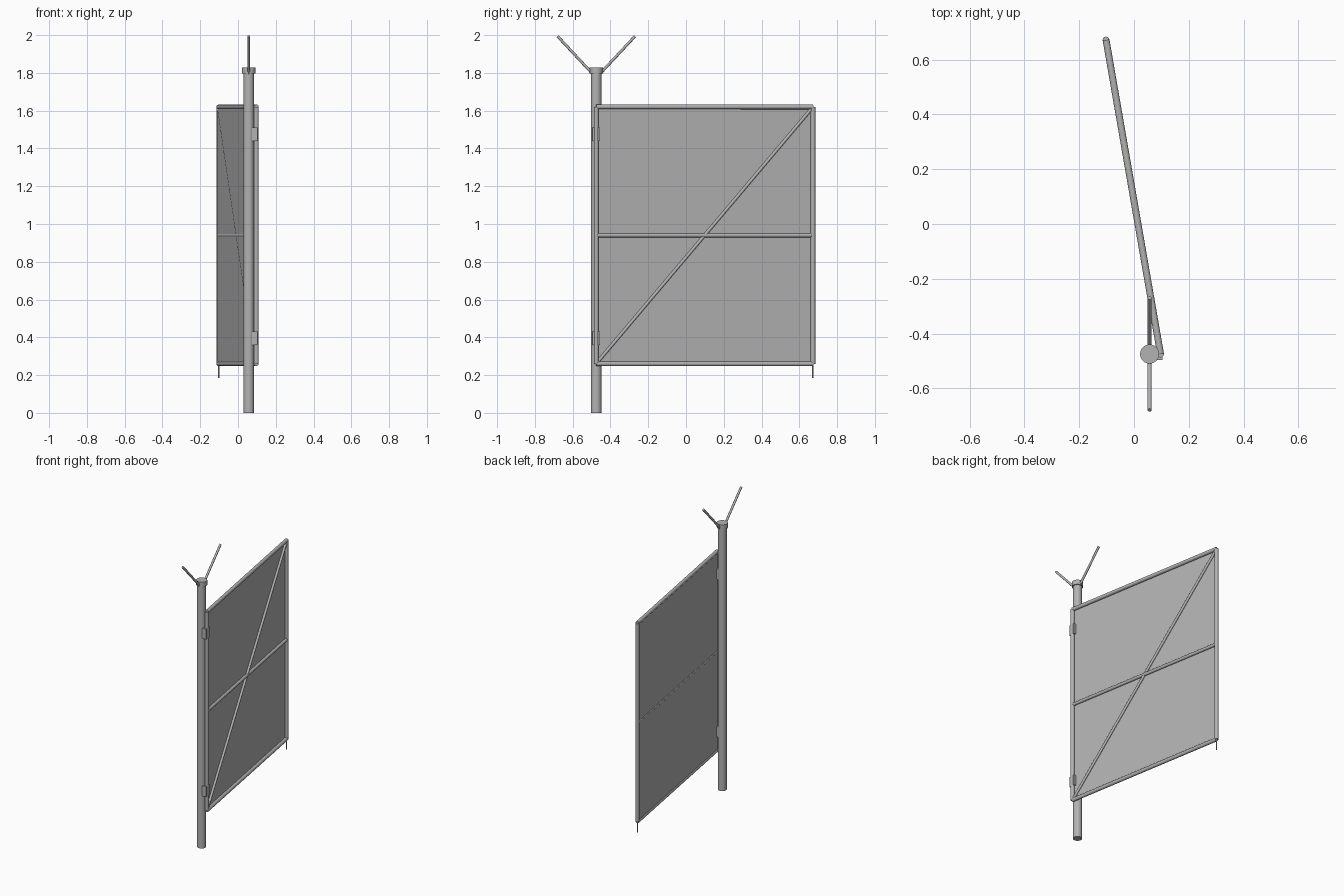
import bpy, bmesh, math
from mathutils import Vector

if "Cube" in bpy.data.objects:
    bpy.data.objects.remove(bpy.data.objects["Cube"])

steel = bpy.data.materials.new("galvanised grey")
steel.diffuse_color = (0.45, 0.45, 0.45, 1)
steel.use_nodes = True
steel.node_tree.nodes["Principled BSDF"].inputs["Base Color"].default_value = steel.diffuse_color


def finish(name):
    ob = bpy.context.object
    ob.name = name
    ob.data.materials.append(steel)
    return ob


def tube(name, a, b, r, sides=16):
    """Round bar between two points."""
    a, b = Vector(a), Vector(b)
    d = b - a
    bpy.ops.mesh.primitive_cylinder_add(
        vertices=sides, radius=r, depth=d.length, location=(a + b) / 2,
        rotation=d.to_track_quat('Z', 'Y').to_euler())
    ob = finish(name)
    bpy.ops.object.shade_smooth_by_angle(angle=math.radians(40))
    return ob


def box(name, centre, size, turn=0.0):
    bpy.ops.mesh.primitive_cube_add(size=1, location=centre, rotation=(0, 0, turn))
    ob = finish(name)
    ob.scale = size
    return ob


# Post and cap
PX, PY = 0.057, -0.475
tube("post", (PX, PY, 0), (PX, PY, 1.80), 0.028, 24)
tube("post_cap", (PX, PY, 1.796), (PX, PY, 1.828), 0.035, 24)

# Two raised wire arms on the post top
for side, label in ((-1, "front"), (1, "rear")):
    tube(label + "_wire_arm", (PX, PY + side * 0.022, 1.798),
         (PX, PY + side * 0.205, 1.994), 0.0075, 12)

# Gate leaf, swung slightly open: points given by distance along leaf and height
HINGE, FREE = Vector((0.097, -0.475, 0)), Vector((-0.102, 0.672, 0))
ALONG = (FREE - HINGE).normalized()
OUT = Vector((-ALONG.y, ALONG.x, 0))          # towards -x
LENGTH = (FREE - HINGE).length
TURN = math.atan2(ALONG.y, ALONG.x)
LOW, MID, HIGH = 0.26, 0.94, 1.62
R = 0.0125


def at(s, z):
    return HINGE + ALONG * s + Vector((0, 0, z))


for label, s in (("hinge_stile", 0), ("latch_stile", LENGTH)):
    tube(label, at(s, LOW), at(s, HIGH), R)
for label, z in (("bottom_rail", LOW), ("top_rail", HIGH)):
    tube(label, at(0, z), at(LENGTH, z), R)
tube("middle_rail", at(0, MID), at(LENGTH, MID), 0.0105)
tube("diagonal_brace", at(0.005, LOW + 0.007), at(LENGTH - 0.005, HIGH - 0.007), 0.0085)

# Sheet infill set close to the outer side of the bars
box("infill_panel", at(LENGTH / 2, (LOW + HIGH) / 2) + OUT * 0.0065,
    (LENGTH, 0.002, HIGH - LOW), TURN)

# Hinges joining the stile to the post
for label, z in (("lower", 0.395), ("upper", 1.475)):
    box(label + "_hinge", (0.082, PY, z), (0.044, 0.042, 0.07))

# Drop bolt under the latch stile
tube("drop_bolt", at(LENGTH, 0.185), at(LENGTH, LOW), 0.004, 8)
